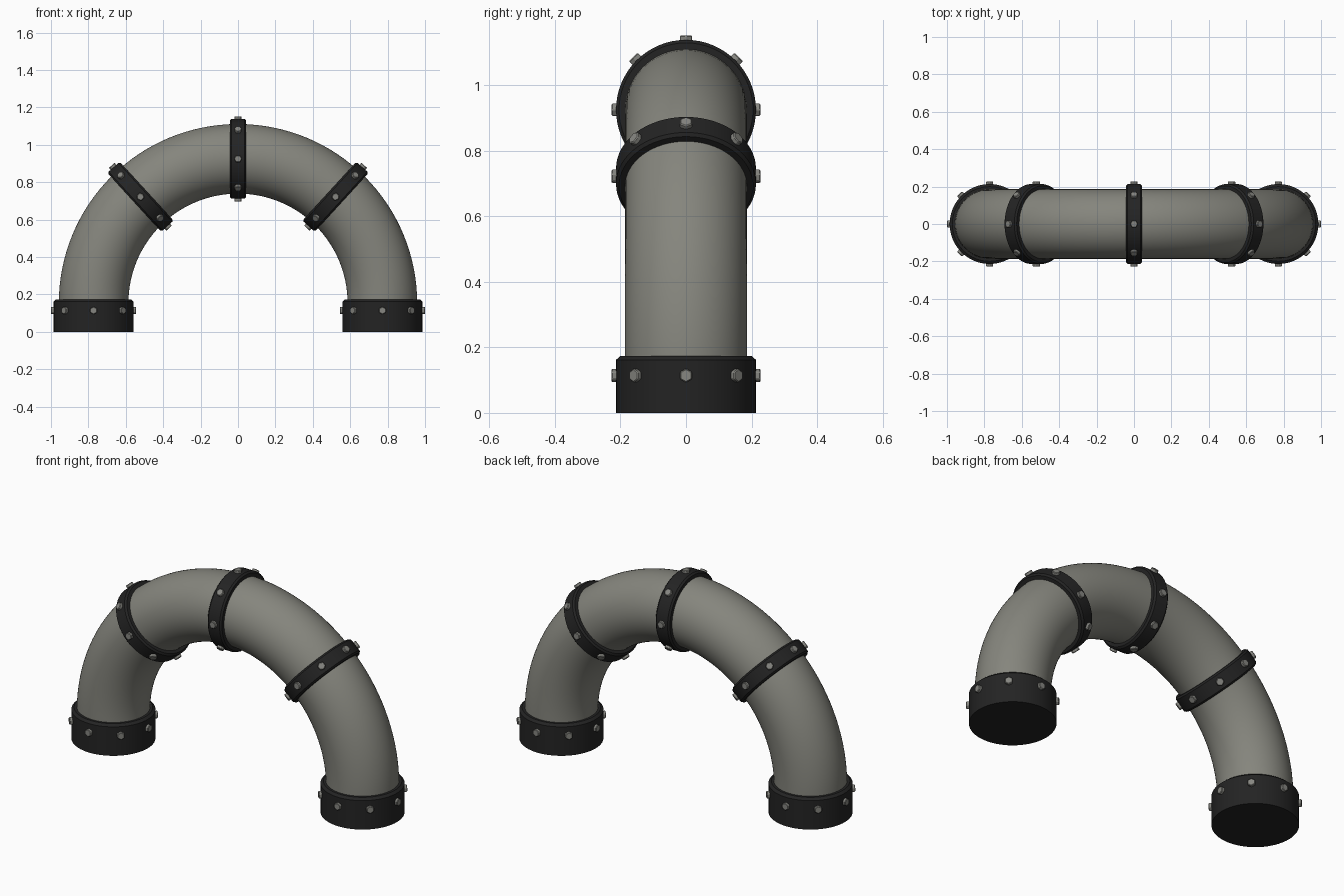
import bpy, bmesh
from math import sin, cos, pi, radians
from mathutils import Matrix, Vector

if "Cube" in bpy.data.objects:
    bpy.data.objects.remove(bpy.data.objects["Cube"])

R, CZ, TUBE, BAND = 0.772, 0.153, 0.186, 0.2135   # arc radius, arc centre height, tube and collar radii


def material(name, rgb):
    m = bpy.data.materials.new(name)
    m.diffuse_color = (*rgb, 1)
    m.use_nodes = True
    m.node_tree.nodes["Principled BSDF"].inputs["Base Color"].default_value = m.diffuse_color
    return m


PIPE = material("pipe grey", (0.235, 0.235, 0.205))
DARK = material("collar black", (0.017, 0.017, 0.017))
STEEL = material("bolt grey", (0.24, 0.24, 0.22))


def finish(bm, name, mat, smooth=True):
    bmesh.ops.recalc_face_normals(bm, faces=bm.faces)
    me = bpy.data.meshes.new(name)
    bm.to_mesh(me)
    bm.free()
    me.materials.append(mat)
    ob = bpy.data.objects.new(name, me)
    bpy.context.collection.objects.link(ob)
    if smooth:
        bpy.ops.object.select_all(action='DESELECT')
        bpy.context.view_layer.objects.active = ob
        ob.select_set(True)
        bpy.ops.object.shade_smooth_by_angle(angle=radians(30))
    return ob


def sweep(bm, rings, closed=False):
    """Bridge a list of vertex rings."""
    rows = [[bm.verts.new(p) for p in ring] for ring in rings]
    pairs = list(zip(rows, rows[1:])) + ([(rows[-1], rows[0])] if closed else [])
    for a, b in pairs:
        for i in range(len(a)):
            j = (i + 1) % len(a)
            bm.faces.new((a[i], a[j], b[j], b[i]))
    return rows


def circle(r, h, frame, n=64):
    return [frame @ Vector((r * cos(2 * pi * i / n), r * sin(2 * pi * i / n), h)) for i in range(n)]


def arc_frame(t):
    """Frame on the arc: local x points outward, local z along the pipe."""
    return Matrix.Translation((R * cos(t), 0, CZ + R * sin(t))) @ Matrix.Rotation(-t, 4, 'Y')


def bolts(name, frame, h):
    """Eight hexagonal bolt heads around a collar."""
    bm = bmesh.new()
    for k in range(8):
        a = k * pi / 4
        out, up = Vector((cos(a), sin(a), 0)), Vector((0, 0, 1))
        m = Matrix((up.cross(out), up, out)).transposed().to_4x4()
        m.translation = out * 0.213 + up * h
        bmesh.ops.create_cone(bm, cap_ends=True, segments=6, radius1=0.0215, radius2=0.0215,
                              depth=0.029, matrix=frame @ m)
    ob = finish(bm, name, STEEL, smooth=False)
    bev = ob.modifiers.new("soft edge", 'BEVEL')
    bev.width, bev.segments = 0.003, 1


# Bent pipe
bm = bmesh.new()
sweep(bm, [circle(TUBE, 0, arc_frame(pi * i / 64)) for i in range(65)])
finish(bm, "bent_pipe", PIPE)

# Clamp rings along the arc
for name, deg in (("right", 47.5), ("top", 90), ("left", 132.5)):
    f = arc_frame(radians(deg))
    w, c = 0.044, 0.009
    profile = [(TUBE - 0.004, -w), (BAND - c, -w), (BAND, -w + c),
               (BAND, w - c), (BAND - c, w), (TUBE - 0.004, w)]
    bm = bmesh.new()
    sweep(bm, [circle(r, h, f) for r, h in profile], closed=True)
    finish(bm, name + "_clamp_ring", DARK)
    bolts(name + "_clamp_bolts", f, 0)

# Foot collars, closed underneath
for name, x in (("right", R), ("left", -R)):
    f = Matrix.Translation((x, 0, 0))
    profile = [(BAND, 0), (BAND, 0.162), (BAND - 0.014, 0.174), (TUBE - 0.004, 0.174)]
    bm = bmesh.new()
    rows = sweep(bm, [circle(r, h, f) for r, h in profile])
    bm.faces.new(rows[0])
    finish(bm, name + "_foot_collar", DARK)
    bolts(name + "_foot_bolts", f, 0.114)
